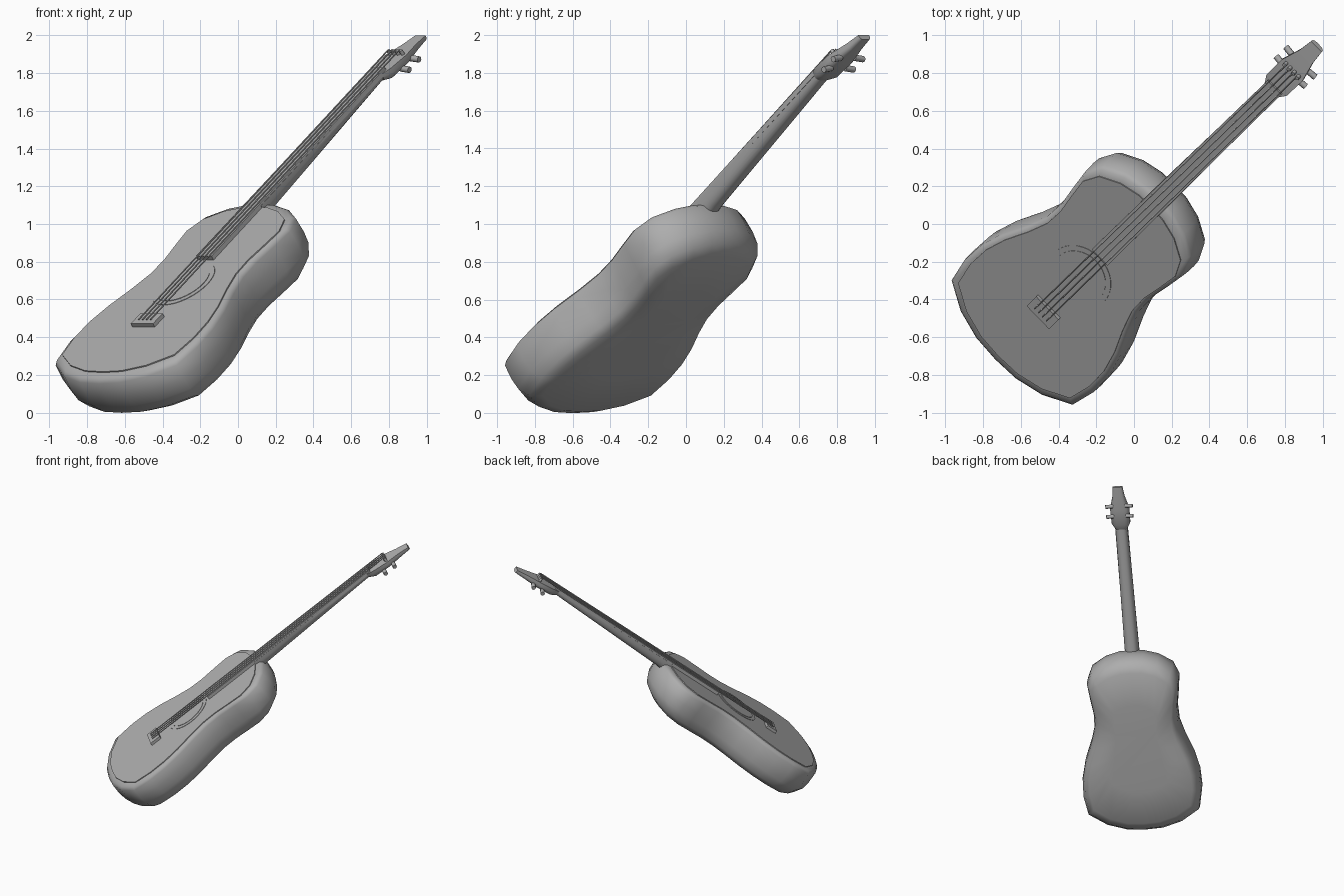
import bpy, bmesh
from math import sin, cos, pi, radians
from mathutils import Matrix, Vector

if "Cube" in bpy.data.objects:
    bpy.data.objects.remove(bpy.data.objects["Cube"], do_unlink=True)

# One plain grey for everything
grey = bpy.data.materials.new("plain_grey")
grey.use_nodes = True
COLOUR = (0.42, 0.42, 0.42, 1)
grey.diffuse_color = COLOUR
grey.node_tree.nodes["Principled BSDF"].inputs["Base Color"].default_value = COLOUR

# Leaning pose: local x = across, y = along the neck, z = out of the soundboard
AZIMUTH, TILT = radians(44.2), radians(37.7)
across = Vector((sin(AZIMUTH), -cos(AZIMUTH), 0))
along = Vector((cos(AZIMUTH) * cos(TILT), sin(AZIMUTH) * cos(TILT), sin(TILT)))
POSE = Matrix((across, along, across.cross(along))).transposed().to_4x4()


def finish(name, bm, angle=None):
    bmesh.ops.recalc_face_normals(bm, faces=bm.faces)
    mesh = bpy.data.meshes.new(name)
    bm.to_mesh(mesh)
    bm.free()
    mesh.materials.append(grey)
    obj = bpy.data.objects.new(name, mesh)
    bpy.context.collection.objects.link(obj)
    obj.matrix_world = POSE
    if angle:
        bpy.ops.object.select_all(action='DESELECT')
        obj.select_set(True)
        bpy.context.view_layer.objects.active = obj
        bpy.ops.object.shade_smooth_by_angle(angle=radians(angle))
    return obj


def loft(name, rings, angle=None):
    bm = bmesh.new()
    loops = [[bm.verts.new(p) for p in ring] for ring in rings]
    n = len(loops[0])
    for a, b in zip(loops, loops[1:]):
        for i in range(n):
            j = (i + 1) % n
            bm.faces.new((a[i], a[j], b[j], b[i]))
    bm.faces.new(loops[0])
    bm.faces.new(loops[-1])
    return finish(name, bm, angle)


def rod(name, start, end, radius, sides=8):
    start, end = Vector(start), Vector(end)
    turn = (end - start).to_track_quat('Z', 'Y').to_matrix().to_4x4()
    bm = bmesh.new()
    bmesh.ops.create_cone(bm, cap_ends=True, segments=sides, radius1=radius, radius2=radius,
                          depth=(end - start).length,
                          matrix=Matrix.Translation((start + end) / 2) @ turn)
    return finish(name, bm, 50)


# Body outline: half widths along the length, mirrored
HALF = [(.15, -.71), (.31, -.66), (.46, -.56), (.49, -.4), (.485, -.25), (.45, -.1),
        (.39, .06), (.35, .2), (.345, .33), (.365, .47), (.38, .6), (.335, .71),
        (.22, .785), (.1, .82)]
OUTLINE = [(0, -.72)] + HALF + [(0, .825)] + [(-x, y) for x, y in reversed(HALF)]
MIDDLE = .05


def body_ring(scale, height):
    return [(x * scale, MIDDLE + (y - MIDDLE) * scale, height) for x, y in OUTLINE]


loft("body", [body_ring(*r) for r in
              ((.92, .78), (.975, .772), (1, .75), (1.005, .66), (.995, .59),
               (.95, .525), (.87, .487), (.5, .47))], 60)
loft("soundboard", [body_ring(.925, .776), body_ring(.925, .786)])

# Soundhole ring and disc as thin plates
for name, radius, top in (("soundhole_ring", .185, .789), ("soundhole", .155, .792)):
    loft(name, [[(radius * cos(a * pi / 16), .1 + radius * sin(a * pi / 16), h)
                 for a in range(32)] for h in (.784, top)])


# Neck and headstock: flat top with a rounded underside
def d_section(y, width, top, depth, power):
    ring = []
    for i in range(13):
        a = pi * i / 12
        c, s = cos(a), sin(a)
        ring.append((width * abs(c) ** power * (1 if c > 0 else -1), y, top - depth * s ** power))
    return ring


loft("neck", [d_section(*s, .8) for s in
              ((.76, .06, .8, .1), (.86, .06, .8, .088), (1.94, .05, .8, .045))], 50)
loft("headstock", [d_section(*s, .6) for s in
                   ((1.9, .05, .8, .045), (1.95, .077, .8, .068), (2.08, .08, .787, .062),
                    (2.2, .05, .77, .045), (2.29, .04, .757, .03))], 50)


def slab(name, y0, y1, w0, w1, low, high):
    return loft(name, [[(-w0, y0, h), (w0, y0, h), (w1, y1, h), (-w1, y1, h)]
                       for h in (low, high)])


slab("fingerboard", .306, 1.94, .06, .052, .785, .812)
slab("bridge", -.275, -.185, .085, .085, .78, .808)

# Strings, their posts and the tuning pegs
for i in range(4):
    k = i - 1.5
    rod(f"string_{i + 1}", (k * .03, -.245, .813), (k * .028, 2.09, .817), .0045, 6)
    rod(f"string_post_{i + 1}", (k * .032, 2.09, .77), (k * .032, 2.09, .812), .011)
for side, label in ((-1, "right"), (1, "left")):
    for i, y in enumerate((2.03, 2.12)):
        rod(f"{label}_tuner_{i + 1}", (side * .05, y, .738), (side * .112, y, .728), .017)
